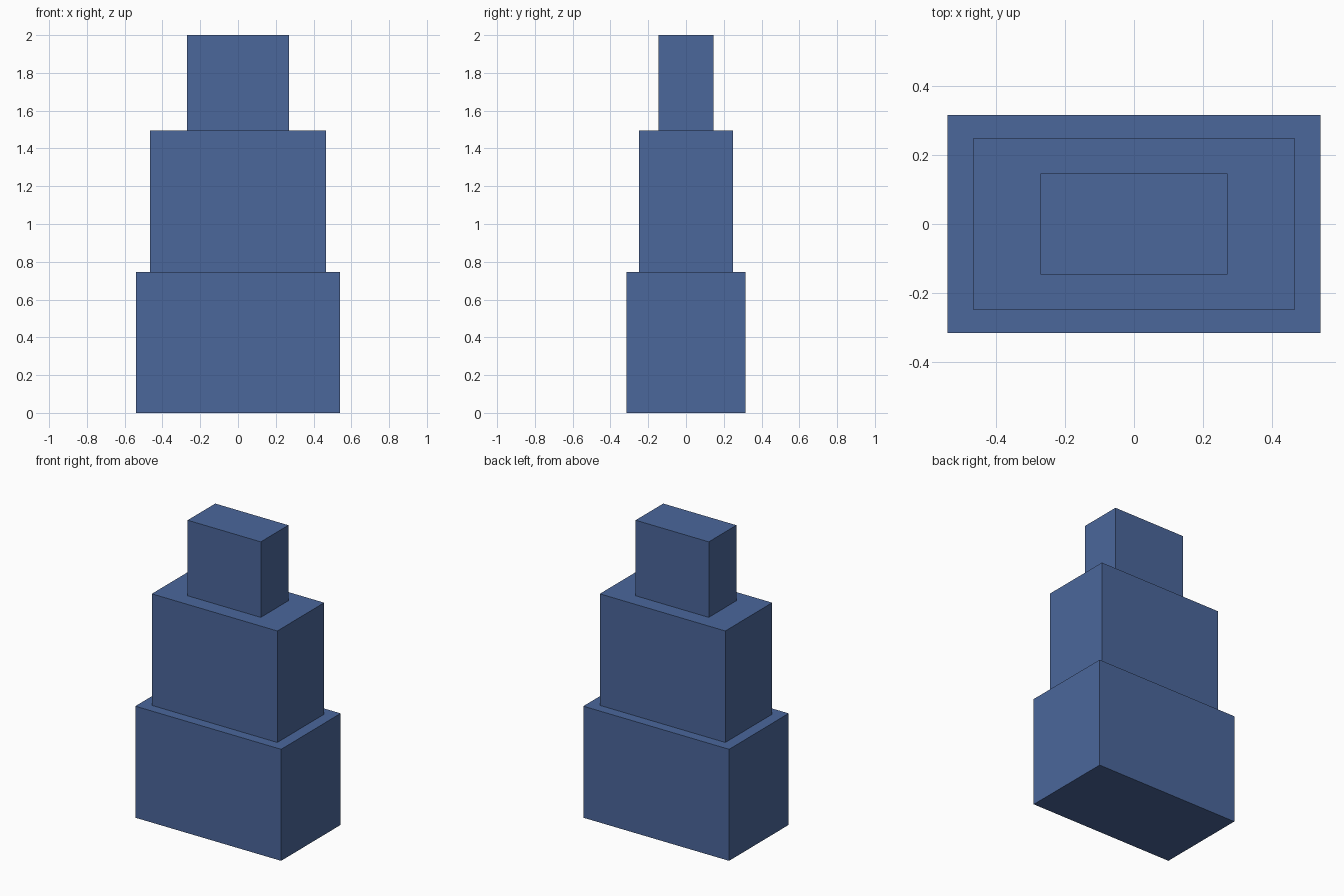
import bpy

if "Cube" in bpy.data.objects:
    bpy.data.objects.remove(bpy.data.objects["Cube"])

blue = bpy.data.materials.new("slate_blue")
blue.diffuse_color = (0.07, 0.135, 0.33, 1.0)
blue.use_nodes = True
blue.node_tree.nodes["Principled BSDF"].inputs["Base Color"].default_value = blue.diffuse_color


def box(name, width, depth, z0, z1):
    """Axis-aligned block centred on x = y = 0 between two heights."""
    bpy.ops.mesh.primitive_cube_add(size=1, location=(0, 0, (z0 + z1) / 2))
    ob = bpy.context.object
    ob.name = name
    ob.scale = (width, depth, z1 - z0)
    bpy.ops.object.transform_apply(location=False, rotation=False, scale=True)
    ob.data.materials.append(blue)
    return ob


# Three stacked tiers, each smaller than the one below
tiers = [
    ("lower_tier", 1.08, 0.63, 0.747),
    ("middle_tier", 0.93, 0.496, 1.494),
    ("upper_tier", 0.542, 0.292, 2.0),
]
bottom = 0.0
for name, width, depth, top in tiers:
    box(name, width, depth, bottom, top)
    bottom = top
